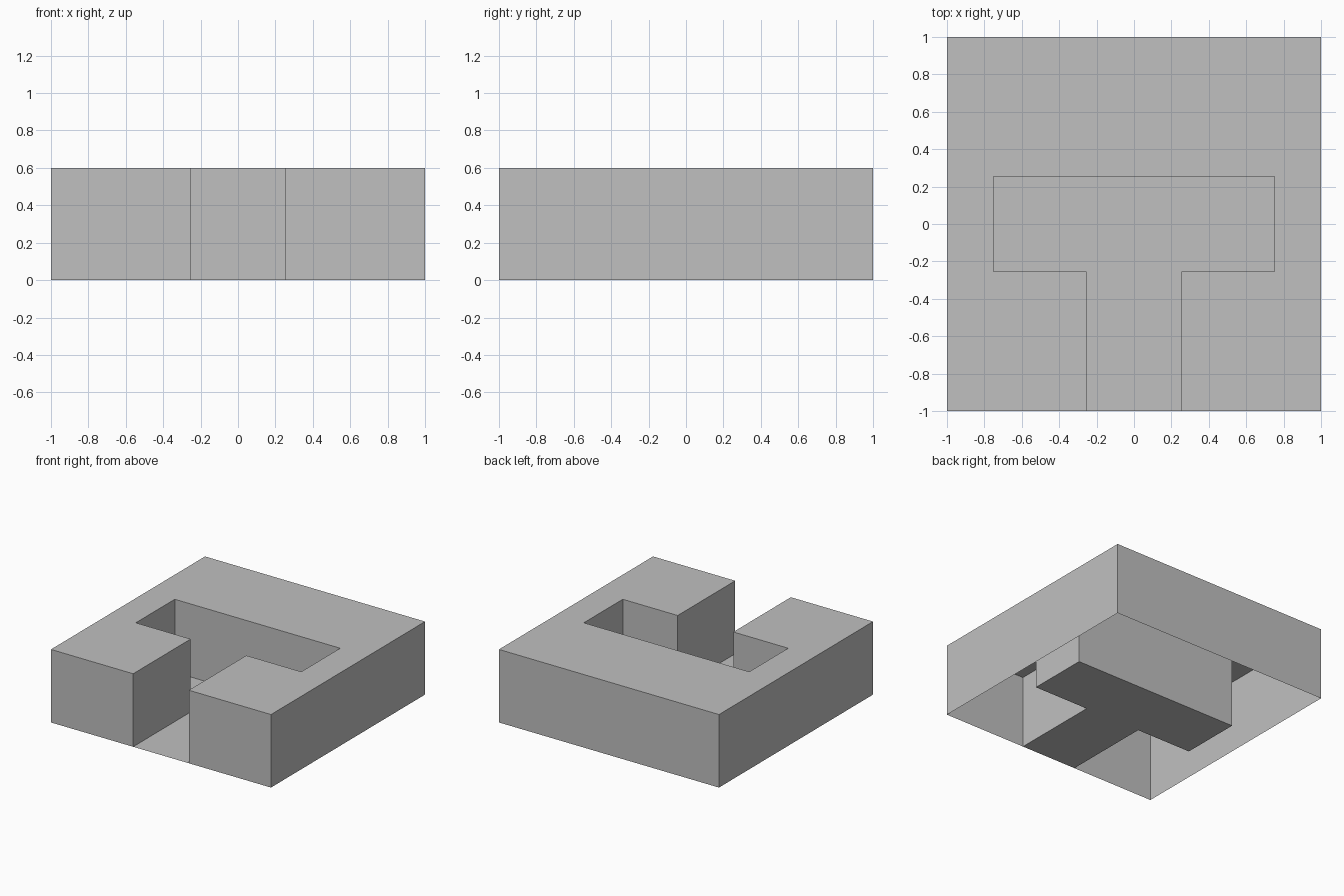
import bpy
import bmesh

if "Cube" in bpy.data.objects:
    bpy.data.objects.remove(bpy.data.objects["Cube"], do_unlink=True)

HEIGHT = 0.6
SLOT = 0.253   # half width of the slot
ARM = 0.752    # half length of the crossbar

grey = bpy.data.materials.new("plain grey")
grey.use_nodes = True
colour = (0.53, 0.53, 0.53, 1)
grey.diffuse_color = colour
grey.node_tree.nodes["Principled BSDF"].inputs["Base Color"].default_value = colour


def mirrored(half):
    """Complete a half outline across x = 0."""
    return half + [(-x, y) for x, y in reversed(half)]


def make_part(name, outline, z, wall_depth=0):
    """Flat cap at height z, with open-bottomed walls hanging from its rim."""
    bm = bmesh.new()
    top = [bm.verts.new((x, y, z)) for x, y in outline]
    bm.faces.new(top)
    if wall_depth:
        low = [bm.verts.new((x, y, z - wall_depth)) for x, y in outline]
        for i in range(len(top)):
            j = (i + 1) % len(top)
            bm.faces.new((low[i], low[j], top[j], top[i]))
    mesh = bpy.data.meshes.new(name)
    bm.to_mesh(mesh)
    bm.free()
    mesh.materials.append(grey)
    obj = bpy.data.objects.new(name, mesh)
    bpy.context.collection.objects.link(obj)
    return obj


# T-shaped slot, open at the front, and the square block around it
slot = mirrored([(SLOT, -1), (SLOT, -SLOT), (ARM, -SLOT), (ARM, SLOT)])
square = mirrored([(SLOT, -1), (1, -1), (1, 1)])
block = square + slot[::-1][1:-1]

make_part("block_shell", block, HEIGHT, HEIGHT)
make_part("slot_floor", slot, 0)
